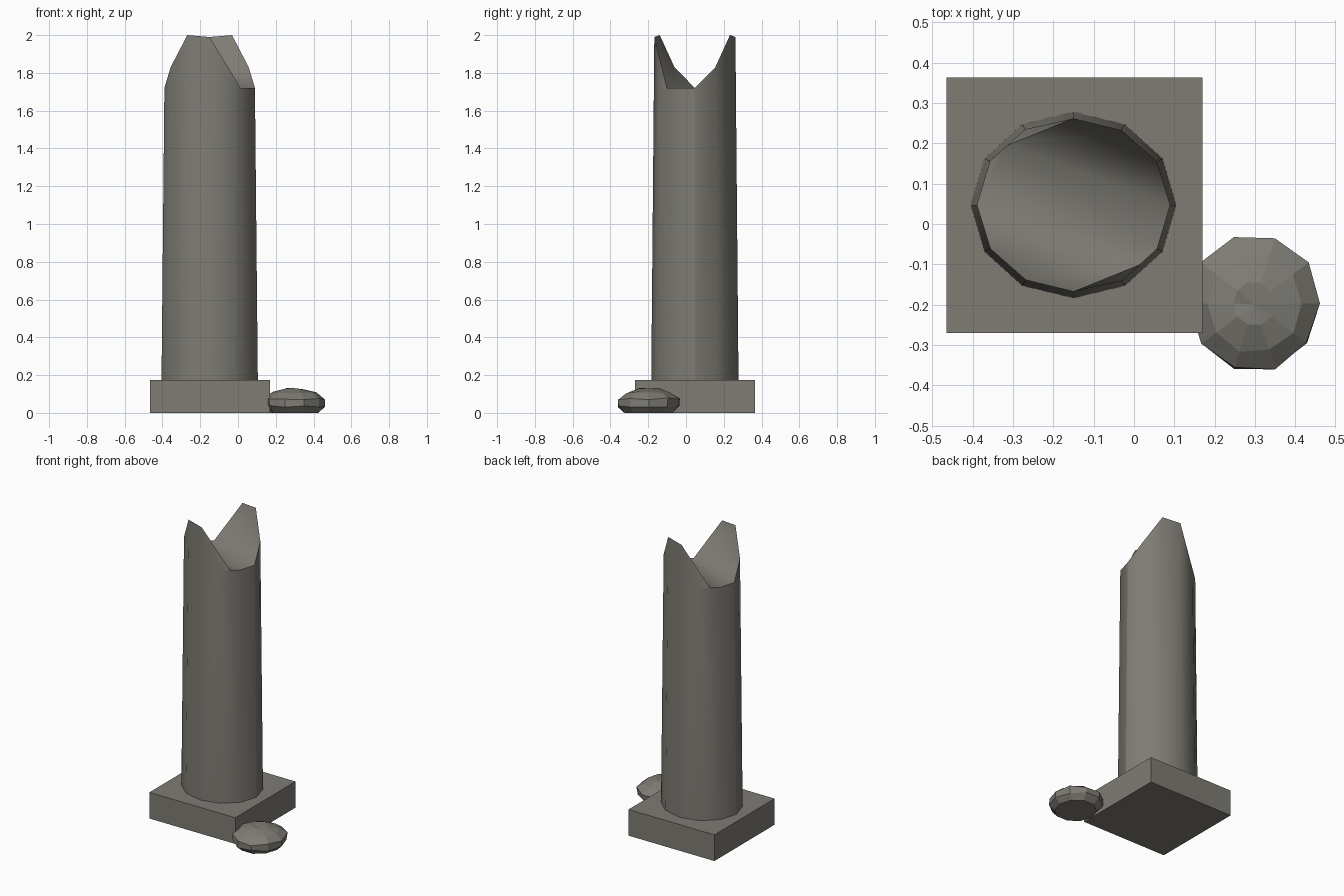
import bpy, bmesh, math, random

if "Cube" in bpy.data.objects:
    bpy.data.objects.remove(bpy.data.objects["Cube"])

random.seed(4)
stone = bpy.data.materials.new("weathered_stone")
stone.diffuse_color = (0.21, 0.2, 0.175, 1)
stone.use_nodes = True
stone.node_tree.nodes["Principled BSDF"].inputs["Base Color"].default_value = stone.diffuse_color


def finish(name, bm):
    bmesh.ops.recalc_face_normals(bm, faces=bm.faces)
    mesh = bpy.data.meshes.new(name)
    bm.to_mesh(mesh)
    bm.free()
    mesh.materials.append(stone)
    obj = bpy.data.objects.new(name, mesh)
    bpy.context.collection.objects.link(obj)
    return obj


# Square plinth
bm = bmesh.new()
bmesh.ops.create_cube(bm, size=1)
for v in bm.verts:
    v.co.x = -0.1475 + v.co.x * 0.635
    v.co.y = 0.0465 + v.co.y * 0.635
    v.co.z = 0.0875 + v.co.z * 0.175
finish("plinth", bm)


# Tapered twelve-sided shaft; its broken top repeats after half a turn
CX, CY, Z0, ZLOW = -0.15, 0.047, 0.17, 1.72


def shaft_point(deg, z):
    k = 1 - 0.06 * (z - Z0) / (ZLOW - Z0)
    a = math.radians(deg)
    return (CX + 0.255 * k * math.cos(a), CY + 0.231 * k * math.sin(a), z)


heights = {0: ZLOW, 30: 1.83, 60: 2.0, 90: 1.99, 120: ZLOW, 150: ZLOW}
bm = bmesh.new()
low, top, mid = {}, {}, {}
for d in range(0, 360, 30):
    low[d] = bm.verts.new(shaft_point(d, Z0))
    top[d] = bm.verts.new(shaft_point(d, heights[d % 180]))
for d in (120, 300):
    mid[d] = bm.verts.new((top[d].co + top[d + 30].co) / 2)

# Side walls, with a leaning triangle at each notch
for d in range(0, 360, 30):
    n = (d + 30) % 360
    wall = [low[d], low[n], top[n]]
    if d in mid:
        wall.append(mid[d])
    bm.faces.new(wall + [top[d]])
for d in (120, 300):
    bm.faces.new((top[d - 30], top[d], mid[d]))
bm.faces.new([low[d] for d in range(330, -1, -30)])

# Fracture surface: flat trough floor and two rising fans
fracture = [bm.faces.new((top[0], mid[120], top[150], top[180], mid[300], top[330]))]
for start in (0, 180):
    for d in (start, start + 30, start + 60):
        fracture.append(bm.faces.new((top[d], top[d + 30], mid[start + 120])))
for f in bm.faces:
    f.smooth = True
inside = set(fracture)
for e in bm.edges:
    if len([f for f in e.link_faces if f in inside]) == 1:
        e.smooth = False
for d in (0, 180):
    bm.edges.get((low[d], top[d])).smooth = False
for d in (120, 300):
    bm.edges.get((top[d], mid[d])).smooth = False
for f in bm.faces:
    if len(f.verts) == 12:
        for e in f.edges:
            e.smooth = False
finish("broken_column", bm)

# Rough fallen rock leaning into the plinth
bm = bmesh.new()
SIDES = 10
rings = []
for scale, z in ((0.78, 0.0), (0.98, 0.035), (0.99, 0.075), (0.72, 0.108), (0.32, 0.126)):
    ring = []
    for i in range(SIDES):
        a = math.tau * i / SIDES
        r = scale * random.uniform(0.97, 1.02)
        dz = random.uniform(-0.006, 0.006) if z else 0
        ring.append(bm.verts.new((0.299 + 0.165 * r * math.cos(a),
                                  -0.197 + 0.172 * r * math.sin(a), z + dz)))
    rings.append(ring)
for a, b in zip(rings, rings[1:]):
    for i in range(SIDES):
        j = (i + 1) % SIDES
        bm.faces.new((a[i], a[j], b[j], b[i]))
bm.faces.new(rings[0][::-1])
peak = bm.verts.new((0.30, -0.20, 0.13))
for i in range(SIDES):
    bm.faces.new((rings[-1][i], rings[-1][(i + 1) % SIDES], peak))
finish("fallen_rock", bm)
